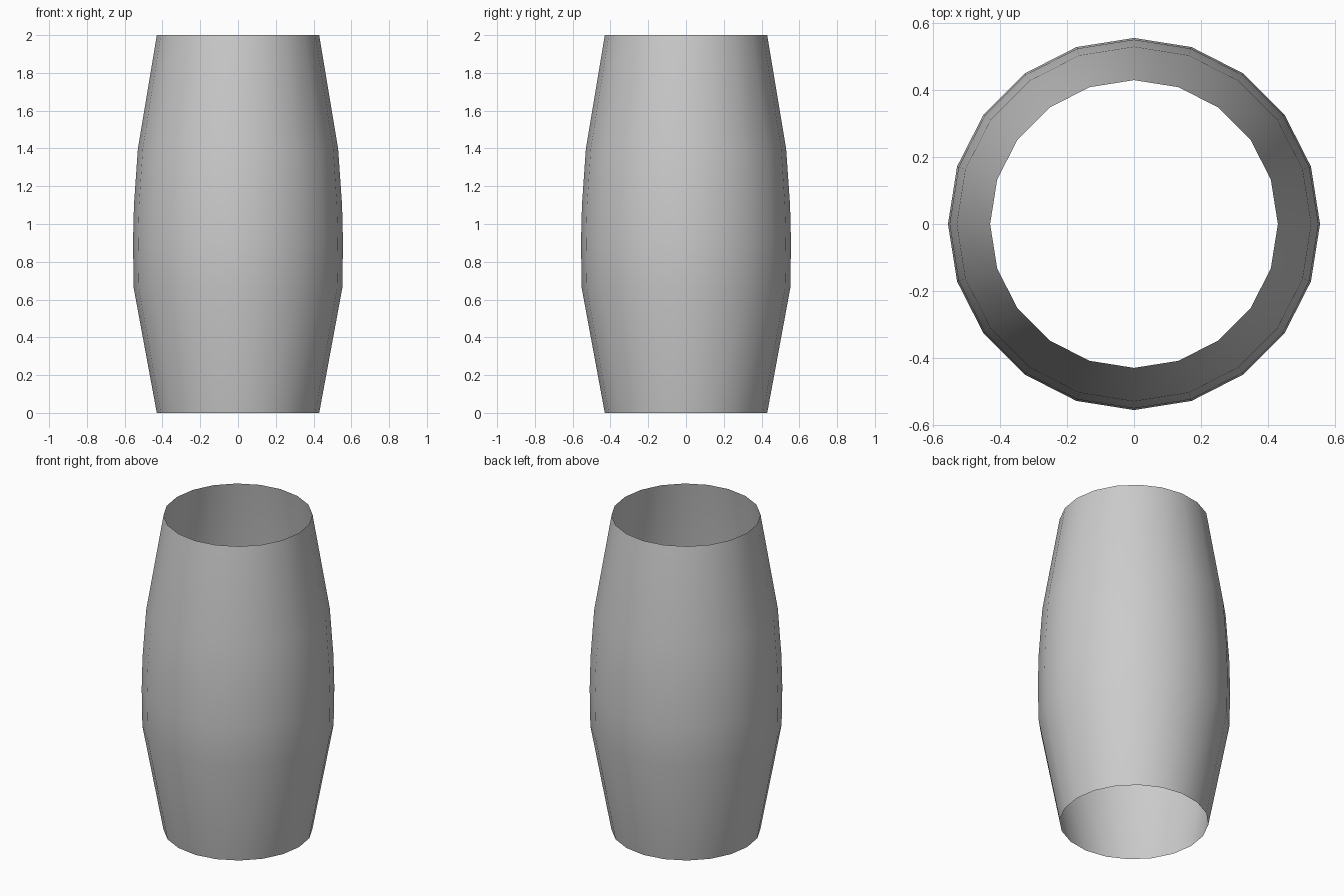
import bpy, bmesh, math

if "Cube" in bpy.data.objects:
    bpy.data.objects.remove(bpy.data.objects["Cube"])

SIDES = 20
# Barrel profile: (radius, height), open at both ends
PROFILE = [(0.43, 0.0), (0.552, 0.66), (0.556, 0.9), (0.551, 1.1), (0.53, 1.4), (0.43, 2.0)]

# Stack one ring per profile point
bm = bmesh.new()
rings = []
for r, z in PROFILE:
    angles = [math.tau * i / SIDES for i in range(SIDES)]
    rings.append([bm.verts.new((r * math.cos(a), r * math.sin(a), z)) for a in angles])

# Bridge neighbouring rings
for lower, upper in zip(rings, rings[1:]):
    for i in range(SIDES):
        j = (i + 1) % SIDES
        bm.faces.new((lower[i], lower[j], upper[j], upper[i])).smooth = True

mesh = bpy.data.meshes.new("barrel_shell")
bm.to_mesh(mesh)
bm.free()
bpy.context.collection.objects.link(bpy.data.objects.new("barrel_shell", mesh))
